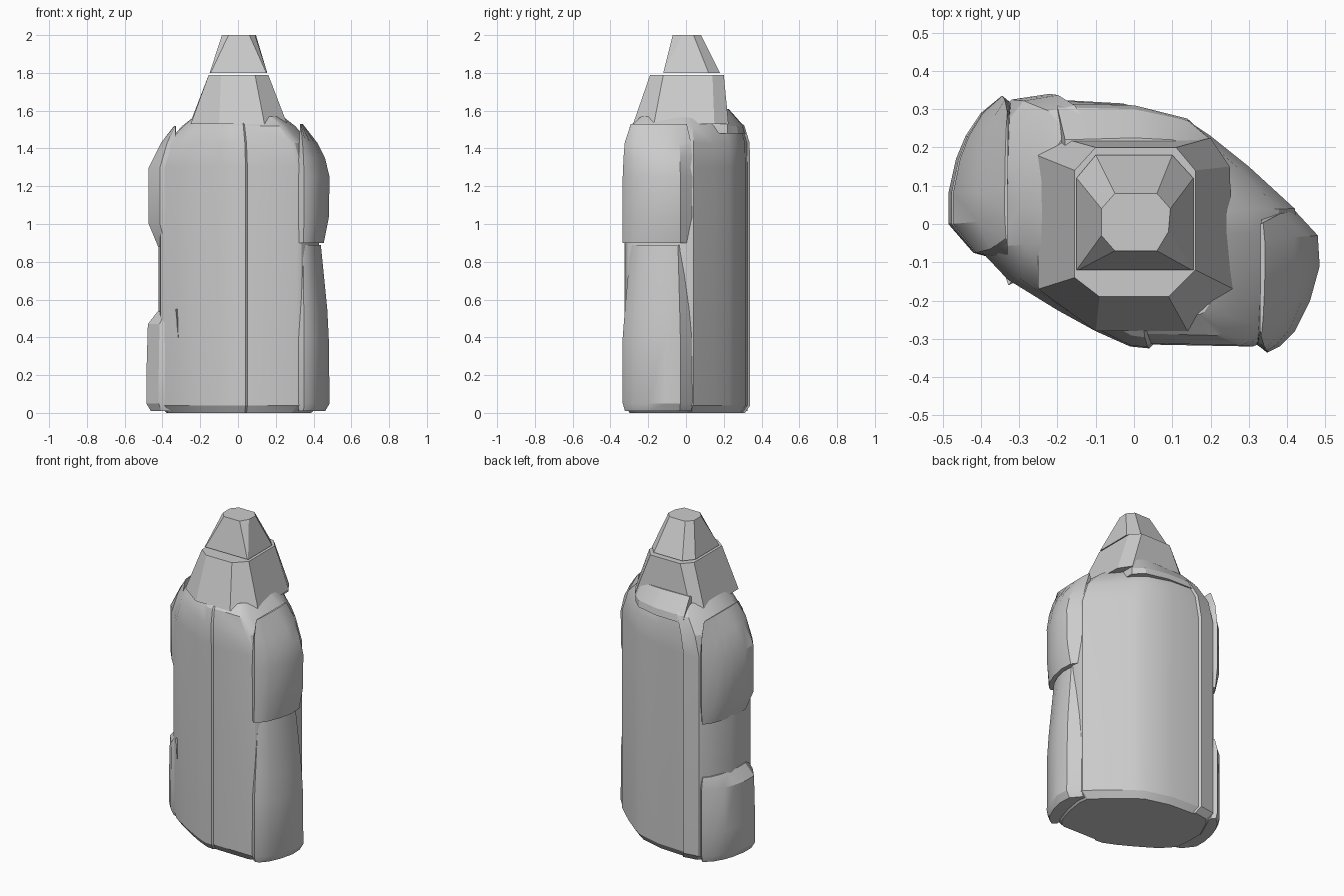
import bpy, bmesh, math

cube = bpy.data.objects.get("Cube")
if cube:
    bpy.data.objects.remove(cube, do_unlink=True)

grey = bpy.data.materials.new("plain_grey")
grey.use_nodes = True
colour = (0.6, 0.6, 0.6, 1)
grey.diffuse_color = colour
grey.node_tree.nodes["Principled BSDF"].inputs["Base Color"].default_value = colour


def loft(name, rings, angle=25):
    """Skin a stack of (z, outline) rings and close both ends."""
    bm = bmesh.new()
    loops = [[bm.verts.new((x, y, z)) for x, y in outline] for z, outline in rings]
    for low, high in zip(loops, loops[1:]):
        for i in range(len(low)):
            j = (i + 1) % len(low)
            bm.faces.new((low[i], low[j], high[j], high[i]))
    bm.faces.new(loops[0])
    bm.faces.new(loops[-1])
    bmesh.ops.recalc_face_normals(bm, faces=bm.faces[:])
    mesh = bpy.data.meshes.new(name)
    bm.to_mesh(mesh)
    bm.free()
    mesh.materials.append(grey)
    obj = bpy.data.objects.new(name, mesh)
    bpy.context.collection.objects.link(obj)
    bpy.ops.object.select_all(action='DESELECT')
    obj.select_set(True)
    bpy.context.view_layer.objects.active = obj
    bpy.ops.object.shade_smooth_by_angle(angle=math.radians(angle))
    return obj


def scaled(outline, sx, sy, cx=0, cy=0):
    return [(cx + (x - cx) * sx, cy + (y - cy) * sy) for x, y in outline]


def stack(name, outline, levels, cx=0, cy=0):
    """Loft one outline through (z, x scale, y scale) levels."""
    return loft(name, [(z, scaled(outline, sx, sy, cx, cy)) for z, sx, sy in levels])


# Main body with a slanted oval plan and small overlapping wall steps
body = [(-.42, .05), (-.42, .15), (-.36, .28), (-.32, .325), (-.22, .34),
        (-.21, .325), (-.03, .315), (.14, .27), (.2, .23), (.3, .15),
        (.42, .04), (.43, -.03), (.41, -.15), (.37, -.27), (.335, -.31),
        (.31, -.32), (.05, -.315), (.04, -.325), (-.01, -.32), (-.1, -.28),
        (-.2, -.225), (-.33, -.145), (-.41, -.06)]
stack("body", body, [(0, .9, .92), (.04, 1, 1), (1.3, 1, 1), (1.43, .9, .99),
                     (1.52, .7, .91), (1.57, .55, .74)])

# Side pods on the left: bulge above a ledge, tapering panel below
left_pod = [(.32, -.315), (.35, -.335), (.38, -.32), (.42, -.28), (.46, -.2),
            (.485, -.11), (.48, -.03), (.42, .035), (.34, .03)]
stack("upper_left_pod", left_pod,
      [(.9, .8, 1), (1.03, .97, 1), (1.25, 1, 1), (1.35, .84, .98),
       (1.43, .58, .95), (1.53, .08, .8)], .33, -.12)
stack("lower_left_pod", left_pod,
      [(.01, .85, .95), (.05, 1, 1), (.4, .97, 1), (.55, .92, .95),
       (.89, .7, .82)], .33, -.1)

# Side pods on the right, turned half way round
right_pod = [(-.32, .315), (-.345, .335), (-.4, .29), (-.44, .23), (-.465, .17),
             (-.485, .08), (-.485, 0), (-.42, -.075), (-.33, -.1)]
stack("upper_right_pod", right_pod,
      [(.88, .6, .95), (1, .92, 1), (1.3, .92, 1), (1.43, .5, .95),
       (1.52, .05, .8)], -.33, .12)
stack("lower_right_pod", right_pod,
      [(.01, .85, .95), (.05, 1, 1), (.2, 1, 1), (.47, .95, 1),
       (.54, .6, .92)], -.33, .12)

# Raised shoulder behind the neck
loft("back_shoulder", [
    (1.48, [(-.2, .315), (0, .31), (.14, .275), (.2, .22), (.2, .1), (-.2, .1)]),
    (1.52, [(-.2, .305), (0, .3), (.14, .27), (.2, .22), (.2, .1), (-.2, .1)]),
    (1.61, [(-.18, .22), (0, .225), (.1, .22), (.18, .2), (.18, .1), (-.18, .1)])])

# Tapered neck
loft("neck", [
    (1.53, [(-.255, .18), (-.19, .225), (.2, .225), (.25, .15),
            (.26, -.17), (.14, -.28), (-.1, -.28), (-.25, -.17)]),
    (1.79, [(-.155, .14), (-.1, .2), (.11, .2), (.16, .14),
            (.16, -.12), (.09, -.19), (-.09, -.19), (-.155, -.14)])], 10)

# Faceted cap
loft("cap", [
    (1.8, [(-.15, .12), (-.1, .18), (.1, .18), (.155, .12),
           (.155, -.12), (.15, -.12), (-.145, -.12), (-.15, -.12)]),
    (2, [(-.085, .04), (-.05, .08), (.06, .08), (.095, .04),
         (.09, -.02), (.06, -.07), (-.05, -.07), (-.085, -.03)])], 10)

# Small wedge on the front wall
wedge = [(-.34, -.125), (-.328, -.16), (-.31, -.14)]
loft("front_wedge", [(.3, scaled(wedge, .3, .5, -.3, -.14)), (.55, wedge)], 10)
